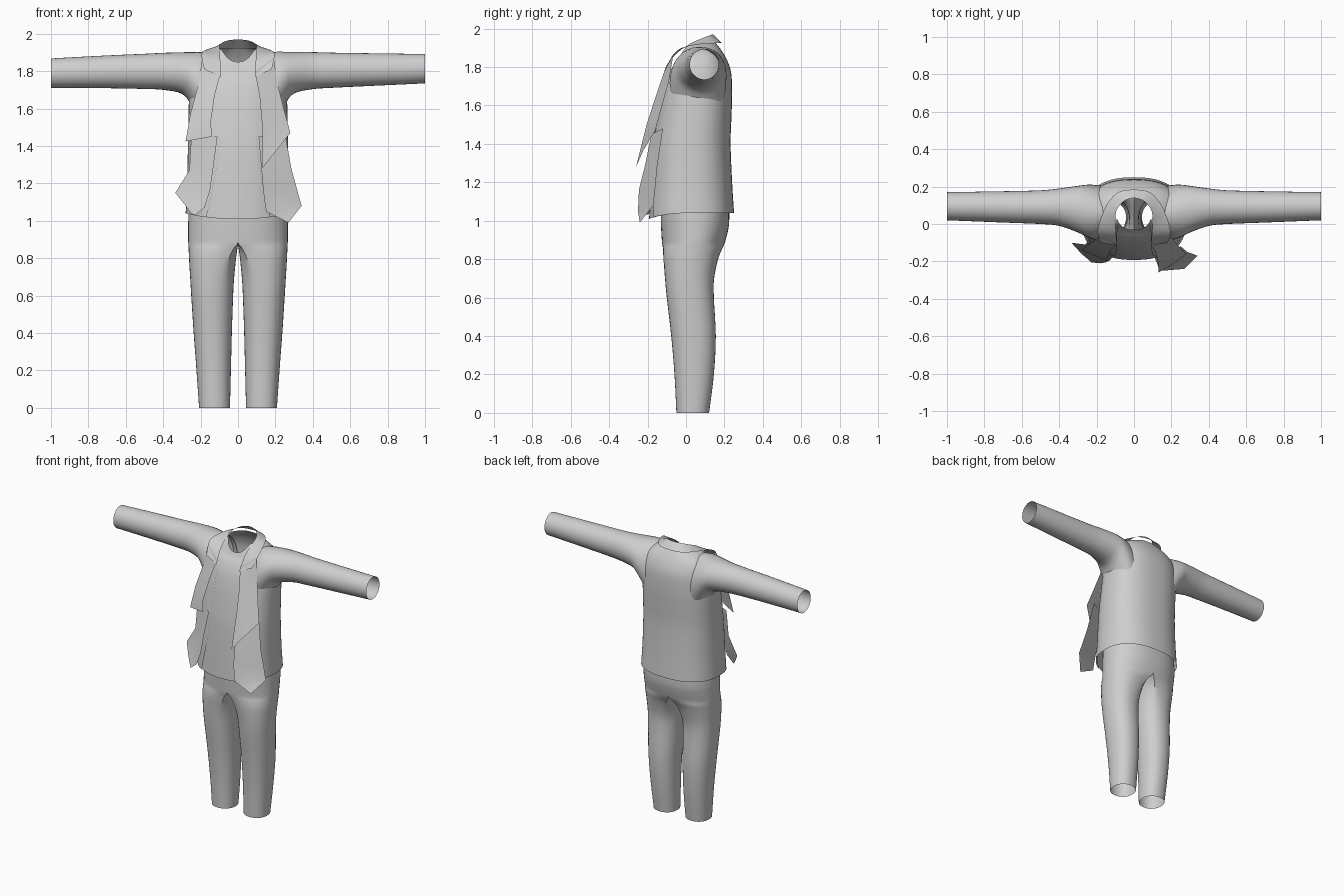
import bpy, bmesh, math

if "Cube" in bpy.data.objects:
    bpy.data.objects.remove(bpy.data.objects["Cube"])

grey = bpy.data.materials.new("cloth_grey")
grey.diffuse_color = (0.62, 0.62, 0.62, 1)
grey.use_nodes = True
grey.node_tree.nodes["Principled BSDF"].inputs["Base Color"].default_value = grey.diffuse_color


def smooth_rows(rows, k=4):
    """Catmull-Rom interpolation between rows of section values."""
    out = []
    for i in range(len(rows) - 1):
        a, b, c, d = (rows[max(i - 1, 0)], rows[i], rows[i + 1],
                      rows[min(i + 2, len(rows) - 1)])
        for j in range(k):
            t = j / k
            out.append([0.5 * (2 * q + (r - p) * t + (2 * p - 5 * q + 4 * r - s) * t * t
                               + (3 * q - p - 3 * r + s) * t ** 3)
                        for p, q, r, s in zip(a, b, c, d)])
    out.append(list(rows[-1]))
    return out


def loft(name, rings, closed=True, mirror=False):
    """Skin a list of equal-length point rings into an open shell."""
    bm = bmesh.new()
    vs = [[bm.verts.new(p) for p in ring] for ring in rings]
    n = len(rings[0])
    for a, b in zip(vs, vs[1:]):
        for i in range(n if closed else n - 1):
            j = (i + 1) % n
            bm.faces.new((a[i], a[j], b[j], b[i]))
    if mirror:  # remove walls lying on the mirror plane
        wall = [f for f in bm.faces if all(abs(v.co.x) < 1e-4 for v in f.verts)]
        bmesh.ops.delete(bm, geom=wall, context='FACES')
    bmesh.ops.recalc_face_normals(bm, faces=bm.faces[:])
    me = bpy.data.meshes.new(name)
    bm.to_mesh(me)
    bm.free()
    me.materials.append(grey)
    ob = bpy.data.objects.new(name, me)
    bpy.context.collection.objects.link(ob)
    if mirror:
        m = ob.modifiers.new("mirror", 'MIRROR')
        m.merge_threshold = 0.0005
    return ob


def power(v, e):
    return math.copysign(abs(v) ** e, v)


# Torso sections: z front, z side, z back, half width, y front, y back, opening
TORSO = [
    (1.01, 1.04, 1.04, .280, -.200, .250, .170),
    (1.20, 1.20, 1.20, .272, -.190, .240, .130),
    (1.40, 1.40, 1.40, .268, -.175, .232, .100),
    (1.55, 1.55, 1.55, .265, -.152, .237, .095),
    (1.64, 1.66, 1.66, .262, -.135, .240, .092),
    (1.73, 1.77, 1.77, .252, -.110, .235, .092),
    (1.79, 1.85, 1.84, .225, -.080, .212, .090),
    (1.82, 1.895, 1.89, .170, -.055, .182, .090),
    (1.85, 1.925, 1.925, .100, -.038, .155, .085),
]
N = 2.4


def torso_ring(row, a0, a1, count, inset):
    """Arc of a section; the angle is measured from the front."""
    zf, zs, zb, hw, yf, yb, _ = row
    hw, yf, yb = hw - inset, yf + inset, yb - inset
    ring = []
    for i in range(count + 1):
        u = a0 + (a1 - a0) * i / count
        s = -math.cos(u)
        z = zs + ((zf if s < 0 else zb) - zs) * s * s
        ring.append((hw * power(math.sin(u), 2 / N),
                     (yf + yb) / 2 + (yb - yf) / 2 * power(s, 2 / N), z))
    return ring


# Jacket body, open down the front
rings = []
for row in smooth_rows(TORSO):
    u = math.asin((min(row[6], row[3] * .85) / row[3]) ** (N / 2))
    rings.append(torso_ring(row, u, 2 * math.pi - u, 56, 0))
loft("jacket_body", rings, closed=False)

# Shirt front behind the opening
loft("shirt_front", [torso_ring(r, -1.25, 1.25, 28, .008) for r in smooth_rows(TORSO)],
     closed=False)

# Sleeves: x, z low, z high, y front, y back
SLEEVE = [
    (.14, 1.45, 1.893, -.075, .198),
    (.20, 1.53, 1.903, -.085, .208),
    (.25, 1.62, 1.903, -.070, .210),
    (.30, 1.68, 1.902, -.045, .204),
    (.40, 1.702, 1.90, -.010, .190),
    (.50, 1.708, 1.896, .000, .180),
    (.70, 1.715, 1.89, .008, .175),
    (1.0, 1.723, 1.88, .020, .170),
]
for side, name in ((1, "left_sleeve"), (-1, "right_sleeve")):
    rings = []
    for x, z0, z1, y0, y1 in smooth_rows(SLEEVE):
        lift = side * .012 * x * x
        rings.append([(side * x,
                       (y0 + y1) / 2 + (y1 - y0) / 2 * math.cos(t),
                       (z0 + z1) / 2 + lift + (z1 - z0) / 2 * math.sin(t))
                      for t in (2 * math.pi * i / 32 for i in range(32))])
    loft(name, rings)

# Trousers: z, inner x, outer x, y front, y back, blend from leg to hip
LEG = [
    (.00, .043, .208, -.050, .120, 0),
    (.20, .038, .222, -.060, .145, 0),
    (.40, .033, .237, -.077, .155, 0),
    (.60, .026, .250, -.100, .145, 0),
    (.70, .022, .256, -.110, .147, .08),
    (.80, .016, .262, -.120, .170, .35),
    (.85, .010, .264, -.123, .190, .65),
    (.885, 0, .266, -.125, .202, 1),
    (.95, 0, .266, -.129, .219, 1),
    (1.0, 0, .266, -.131, .225, 1),
    (1.1, 0, .262, -.131, .225, 1),
]
ARC = math.radians(120)
rings = []
for z, x0, x1, yf, yb, b in smooth_rows(LEG):
    b = min(max(b, 0), 1)
    yc, ry, cx, rx = (yf + yb) / 2, (yb - yf) / 2, (x0 + x1) / 2, (x1 - x0) / 2
    ring = []
    for i in range(36):
        t = -ARC + 2 * math.pi * i / 36
        lx, ly = cx + rx * power(math.cos(t), .9), yc + ry * power(math.sin(t), .9)
        if t <= ARC + 1e-6:  # outer side becomes half of the hip section
            h = t / ARC * math.pi / 2
            hx, hy = x1 * power(max(math.cos(h), 0), .87), yc + ry * power(math.sin(h), .87)
            if abs(abs(t) - ARC) < 1e-6:
                hx = 0
        else:                # inner side collapses to the centre seam
            f = (t - ARC) / (2 * math.pi - 2 * ARC)
            hx, hy = 0, yb + (yf - yb) * f
        ring.append((lx + (hx - lx) * b, ly + (hy - ly) * b, z))
    rings.append(ring)
loft("trousers", rings, mirror=True)


def strip(name, inner, outer, k=3, mirror=False):
    """Cloth strip between two edge paths."""
    rows = smooth_rows([a + b for a, b in zip(inner, outer)], k)
    return loft(name, [[tuple(r[c] + (r[c + 3] - r[c]) * f for c in range(3))
                        for f in (0, .5, 1)] for r in rows], False, mirror)


# Turned-down collar running into the top of the lapels
strip("collar",
      [(0, .14, 1.97), (.05, .125, 1.965), (.09, .08, 1.948), (.10, .02, 1.92),
       (.095, -.06, 1.86), (.09, -.115, 1.77)],
      [(0, .185, 1.925), (.08, .172, 1.925), (.135, .12, 1.922), (.17, .05, 1.915),
       (.195, -.04, 1.89), (.18, -.10, 1.81)], 4, True)

# Hanging front flaps, slightly different on each side
strip("left_upper_flap",
      [(.09, -.105, 1.80), (.115, -.15, 1.67), (.13, -.205, 1.50), (.13, -.235, 1.38),
       (.13, -.26, 1.28)],
      [(.19, -.065, 1.87), (.215, -.09, 1.72), (.25, -.13, 1.58), (.28, -.16, 1.47),
       (.20, -.22, 1.37)], 1)
strip("left_lower_flap",
      [(.11, -.18, 1.45), (.125, -.215, 1.28), (.135, -.245, 1.16), (.15, -.25, 1.05),
       (.27, -.24, .99)],
      [(.25, -.12, 1.48), (.285, -.15, 1.28), (.315, -.16, 1.17), (.34, -.17, 1.08),
       (.30, -.21, 1.03)], 1)
strip("right_upper_flap",
      [(-.09, -.105, 1.80), (-.125, -.14, 1.67), (-.145, -.185, 1.53), (-.14, -.20, 1.45)],
      [(-.19, -.065, 1.87), (-.215, -.09, 1.72), (-.255, -.12, 1.57), (-.28, -.14, 1.425)], 1)
strip("right_lower_flap",
      [(-.11, -.17, 1.45), (-.13, -.195, 1.30), (-.15, -.205, 1.16), (-.18, -.21, 1.07),
       (-.23, -.205, 1.03)],
      [(-.25, -.10, 1.45), (-.26, -.11, 1.27), (-.335, -.10, 1.15), (-.28, -.16, 1.08),
       (-.25, -.185, 1.04)], 1)

# Smooth shading with sharp folds kept
for ob in bpy.context.collection.objects:
    ob.select_set(True)
    bpy.context.view_layer.objects.active = ob
bpy.ops.object.shade_smooth_by_angle(angle=math.radians(40))
